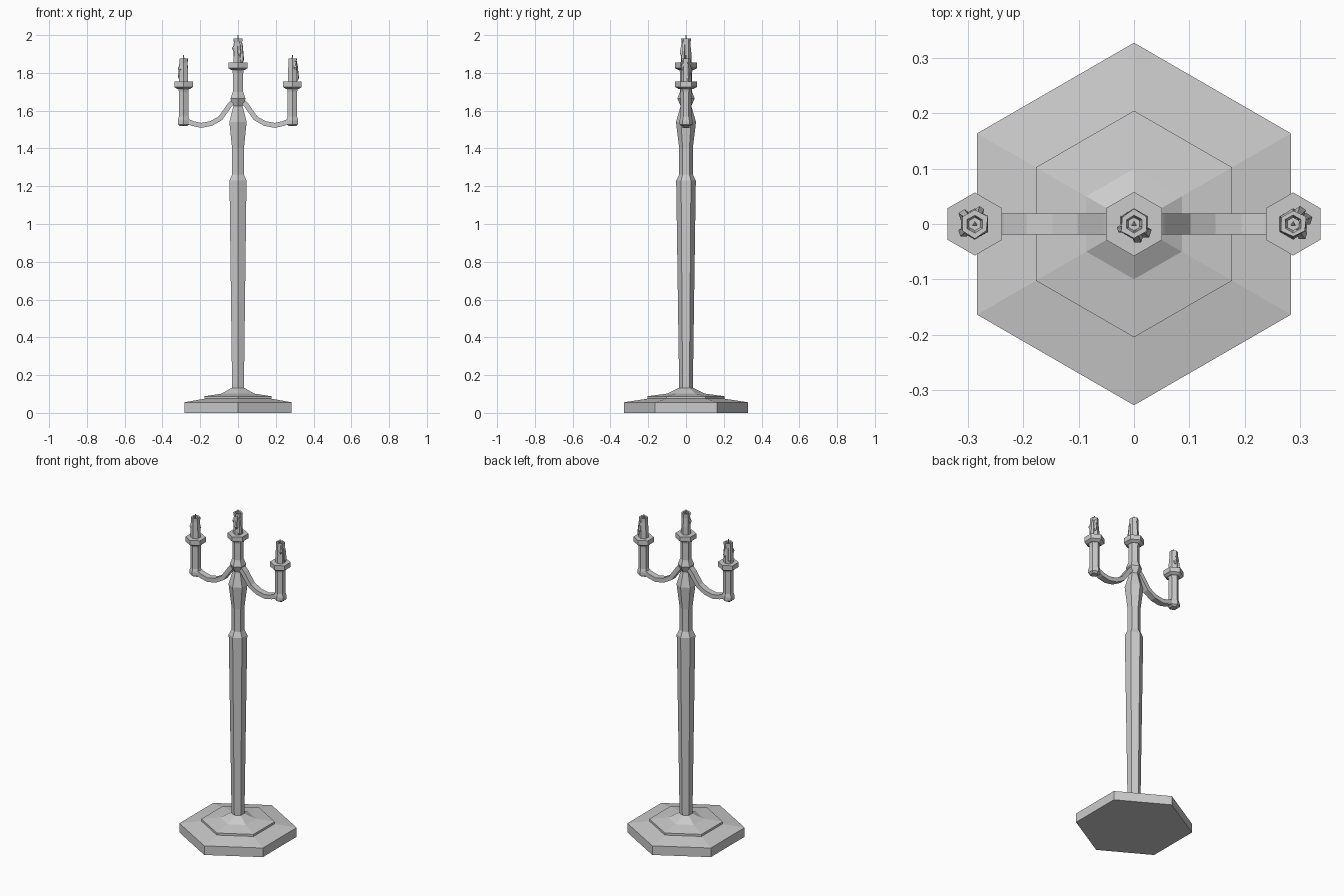
import bpy, bmesh, random
from math import sin, cos, pi, radians
from mathutils import Vector

if "Cube" in bpy.data.objects:
    bpy.data.objects.remove(bpy.data.objects["Cube"])

random.seed(4)


def make_object(name, bm):
    bmesh.ops.recalc_face_normals(bm, faces=bm.faces)
    me = bpy.data.meshes.new(name)
    bm.to_mesh(me)
    bm.free()
    ob = bpy.data.objects.new(name, me)
    bpy.context.collection.objects.link(ob)
    return ob


def loft(bm, rings):
    """Skin a list of equal-length point rings and cap both ends."""
    vr = [[bm.verts.new(p) for p in ring] for ring in rings]
    n = len(vr[0])
    for a, b in zip(vr, vr[1:]):
        for i in range(n):
            j = (i + 1) % n
            bm.faces.new((a[i], a[j], b[j], b[i]))
    bm.faces.new(vr[0][::-1])
    bm.faces.new(vr[-1])


def ring(x, y, z, r, sides=6, jitter=0.0):
    pts = []
    for i in range(sides):
        a = pi / 2 + 2 * pi * i / sides
        k = r * (1 + random.uniform(-jitter, jitter))
        pts.append((x + k * cos(a), y + k * sin(a), z))
    return pts


def turned(name, profile, x=0.0):
    """Hexagonal turned part from (radius, height) pairs."""
    bm = bmesh.new()
    loft(bm, [ring(x, 0, z, r) for r, z in profile])
    return make_object(name, bm)


def candle(name, x, z, h, drips):
    bm = bmesh.new()
    # wax body with a melted hollow in the top
    body = [(0.028, 0, 0), (0.027, 0.4, .08), (0.024, 0.8, .08),
            (0.025, 1, .1), (0.016, 1, .05), (0.012, 0.9, 0)]
    loft(bm, [ring(x, 0, z + h * t, r, 6, j) for r, t, j in body])
    # wick
    loft(bm, [ring(x, 0, z + h * 0.9, 0.005, 3), ring(x, 0, z + h + 0.018, 0.003, 3)])
    # wax drips running down the side
    for ang, low, size in drips:
        a = radians(ang)
        d = Vector((cos(a), sin(a), 0))
        rings = []
        for t, off, s in ((low, .024, .5), (low + .12, .025, 1), (.7, .020, .8), (.96, .016, .5)):
            c = Vector((x, 0, z + h * t)) + d * off
            rings.append(ring(c.x, c.y, c.z, size * s, 5))
        loft(bm, rings)
    make_object(name, bm)


# stepped hexagonal foot
turned("base", [(0.328, 0), (0.328, 0.056), (0.205, 0.075), (0.205, 0.088),
                (0.10, 0.102), (0.038, 0.133)])

# stem, upper knot, and centre candle cup
turned("stem", [(0.036, 0.12), (0.052, 1.23), (0.036, 1.262), (0.036, 1.40),
                (0.053, 1.54), (0.028, 1.625), (0.046, 1.664), (0.032, 1.70),
                (0.032, 1.80), (0.036, 1.823)])
turned("centre_drip_pan", [(0.04, 1.815), (0.058, 1.825), (0.058, 1.854), (0.03, 1.854)])
candle("centre_candle", 0, 1.852, 0.13,
       [(-35, .02, .012), (-75, .3, .011), (200, .5, .008)])

# curved arms and side candle cups
path = [(0.015, 1.662), (0.045, 1.628), (0.093, 1.560), (0.143, 1.532),
        (0.195, 1.522), (0.240, 1.532), (0.285, 1.552)]
for side, label in ((-1, "left"), (1, "right")):
    bm = bmesh.new()
    sections = []
    for i, (px, pz) in enumerate(path):
        p0, p1 = path[max(i - 1, 0)], path[min(i + 1, len(path) - 1)]
        t = Vector((p1[0] - p0[0], 0, p1[1] - p0[1])).normalized()
        up = Vector((-t.z, 0, t.x)) * 0.013
        c = Vector((px, 0, pz))
        w = Vector((0, 0.019, 0))
        pts = [c + up + w, c + up - w, c - up - w, c - up + w]
        sections.append([(side * p.x, p.y, p.z) for p in pts])
    loft(bm, sections)
    make_object(label + "_arm", bm)

    x = side * 0.288
    turned(label + "_cup", [(0.022, 1.518), (0.035, 1.528), (0.035, 1.548), (0.029, 1.568),
                            (0.029, 1.70), (0.034, 1.725)], x)
    turned(label + "_drip_pan", [(0.04, 1.715), (0.057, 1.725), (0.057, 1.754), (0.03, 1.754)], x)
    drips = ([(140, .1, .011), (215, .45, .010), (70, .3, .009)] if side < 0
             else [(20, .05, .012), (60, .3, .011), (-50, .5, .010)])
    candle(label + "_candle", x, 1.752, 0.125, drips)
